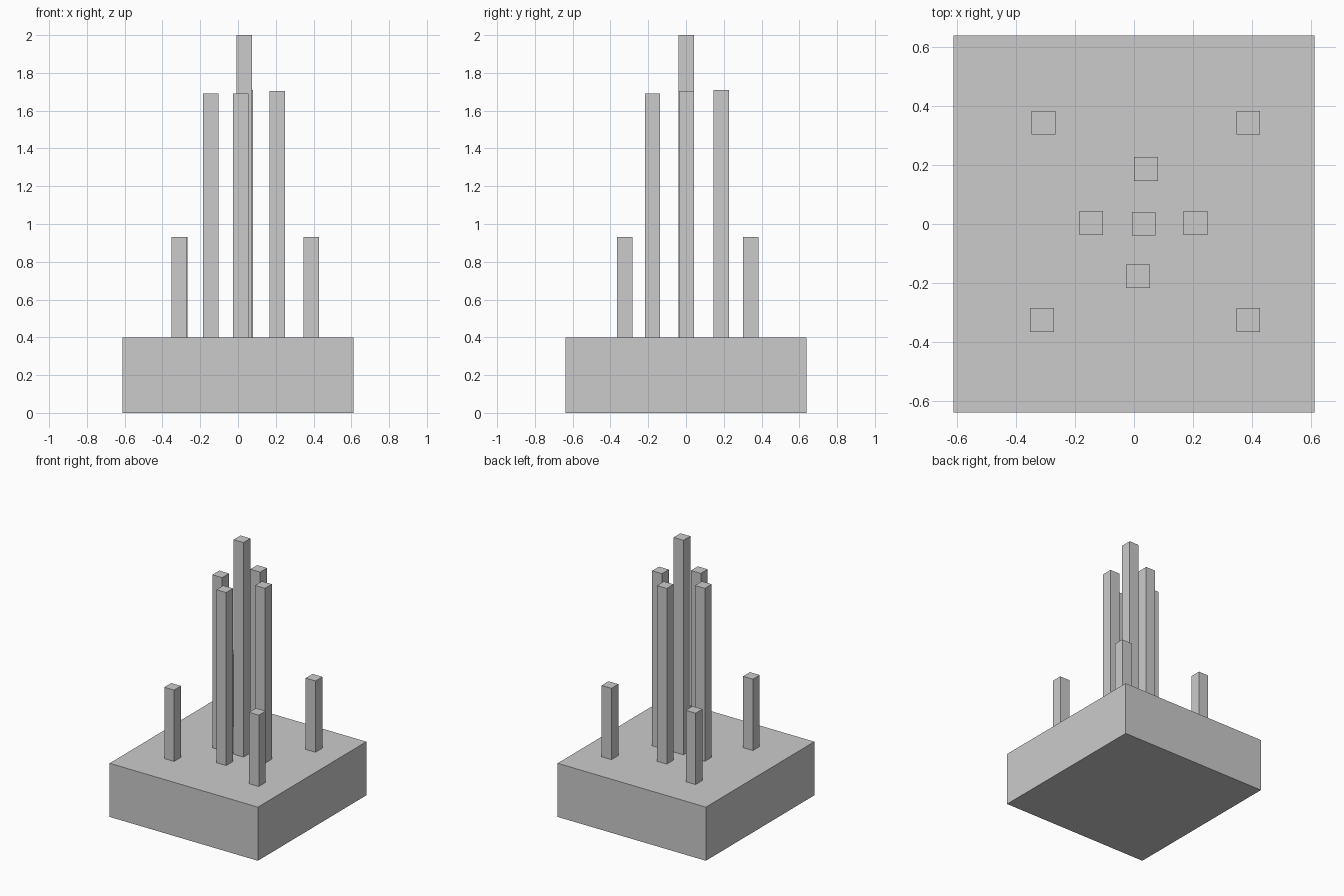
import bpy

if "Cube" in bpy.data.objects:
    bpy.data.objects.remove(bpy.data.objects["Cube"])

BASE_TOP = 0.4
POST_WIDTH = 0.081
SINK = 0.02  # posts are set slightly into the base


def box(name, x, y, z0, z1, sx, sy):
    bpy.ops.mesh.primitive_cube_add(size=1, location=(x, y, (z0 + z1) / 2))
    obj = bpy.context.object
    obj.name = name
    obj.scale = (sx, sy, z1 - z0)
    bpy.ops.object.transform_apply(location=False, rotation=False, scale=True)
    return obj


def post(name, x, y, top):
    return box(name, x, y, BASE_TOP - SINK, top, POST_WIDTH, POST_WIDTH)


# Solid base block
box("base", 0, 0, 0, BASE_TOP, 1.223, 1.278)

# Tallest post in the middle
post("centre_post", 0.033, 0.001, 2.0)

# Ring of four tall posts around it
post("tall_post_left", -0.145, 0.003, 1.69)
post("tall_post_right", 0.208, 0.003, 1.705)
post("tall_post_front", 0.014, -0.177, 1.69)
post("tall_post_back", 0.04, 0.187, 1.71)

# Short corner posts
for name, x, y in (("front_left", -0.312, -0.325), ("front_right", 0.387, -0.325),
                   ("back_left", -0.307, 0.343), ("back_right", 0.387, 0.343)):
    post("short_post_" + name, x, y, 0.932)
